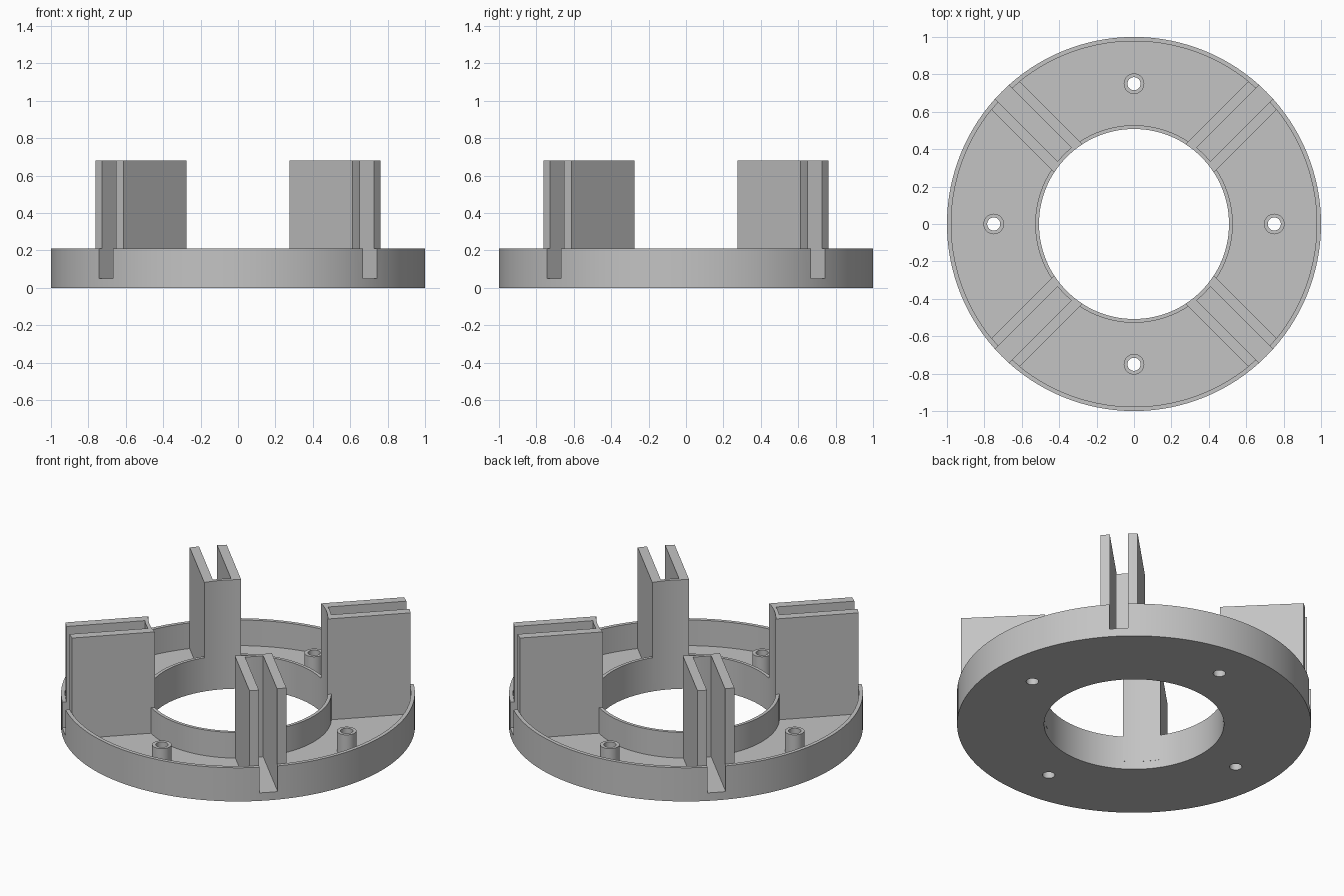
import bpy, bmesh, math
from mathutils import Matrix

cube = bpy.data.objects.get("Cube")
if cube:
    bpy.data.objects.remove(cube, do_unlink=True)

R_OUT, R_RIM, R_WALL, R_BORE = 1.0, 0.977, 0.528, 0.508
FLOOR, RIM_TOP, TOWER_TOP = 0.05, 0.21, 0.68
GAP, HALF = 0.052, 0.106              # half gap and half width of a tower
BOSS_AT, BOSS_R, HOLE_R, BOSS_TOP = 0.75, 0.055, 0.035, 0.175

grey = bpy.data.materials.new("plain_grey")
grey.use_nodes = True
colour = (0.55, 0.55, 0.55, 1)
grey.diffuse_color = colour
grey.node_tree.nodes["Principled BSDF"].inputs["Base Color"].default_value = colour


def finish(name, bm):
    bmesh.ops.recalc_face_normals(bm, faces=bm.faces)
    mesh = bpy.data.meshes.new(name)
    bm.to_mesh(mesh)
    bm.free()
    mesh.materials.append(grey)
    obj = bpy.data.objects.new(name, mesh)
    bpy.context.collection.objects.link(obj)
    return obj


def smooth(obj):
    bpy.ops.object.select_all(action="DESELECT")
    obj.select_set(True)
    bpy.context.view_layer.objects.active = obj
    bpy.ops.object.shade_smooth_by_angle(angle=math.radians(30))


def lathe(name, profile, steps):
    """Revolve a closed (radius, height) profile around z."""
    bm = bmesh.new()
    rings = []
    for i in range(steps):
        a = math.tau * i / steps
        rings.append([bm.verts.new((r * math.cos(a), r * math.sin(a), z)) for r, z in profile])
    n = len(profile)
    for i in range(steps):
        p, q = rings[i], rings[(i + 1) % steps]
        for j in range(n):
            k = (j + 1) % n
            bm.faces.new((p[j], q[j], q[k], p[k]))
    return finish(name, bm)


def arc(radius, start, end, steps=8):
    """Points on a circle of the given radius, between two sideways offsets."""
    offsets = [start + (end - start) * i / steps for i in range(steps + 1)]
    return [(math.sqrt(radius ** 2 - o ** 2), o) for o in offsets]


def prism(name, outline, bottom, top):
    bm = bmesh.new()
    face = bm.faces.new([bm.verts.new((x, y, bottom)) for x, y in outline])
    up = bmesh.ops.extrude_face_region(bm, geom=[face])
    verts = [v for v in up["geom"] if isinstance(v, bmesh.types.BMVert)]
    bmesh.ops.translate(bm, verts=verts, vec=(0, 0, top - bottom))
    return finish(name, bm)


# Channel-shaped ring base
base = lathe("ring_base", [
    (R_BORE, 0), (R_OUT, 0), (R_OUT, RIM_TOP), (R_RIM, RIM_TOP), (R_RIM, FLOOR),
    (R_WALL, FLOOR), (R_WALL, RIM_TOP), (R_BORE, RIM_TOP)], 128)

# Cutter for the rim slots and the screw holes
bm = bmesh.new()
for i in range(4):
    spin = Matrix.Rotation(i * math.pi / 2, 4, "Z")
    diagonal = spin @ Matrix.Rotation(math.pi / 4, 4, "Z")
    bmesh.ops.create_cube(bm, size=1, matrix=diagonal
                          @ Matrix.Translation((1.01, 0, FLOOR + 0.15))
                          @ Matrix.Diagonal((0.1, 2 * GAP, 0.3, 1)))
    bmesh.ops.create_cone(bm, cap_ends=True, segments=32, radius1=HOLE_R, radius2=HOLE_R,
                          depth=0.3, matrix=spin @ Matrix.Translation((BOSS_AT, 0, 0)))
cutter = finish("base_cutter", bm)
cutter.hide_render = True
cut = base.modifiers.new("slots_and_holes", "BOOLEAN")
cut.operation, cut.solver, cut.object = "DIFFERENCE", "EXACT", cutter
bpy.context.view_layer.objects.active = base
bpy.ops.object.modifier_apply(modifier=cut.name)
bpy.data.objects.remove(cutter, do_unlink=True)
smooth(base)

# Tower footprint: two radial plates closed at the inner end
outline = (arc(R_RIM, GAP, HALF, 3) + arc(R_BORE - 0.0005, HALF, -HALF)
           + arc(R_RIM, -HALF, -GAP, 3) + arc(R_WALL, -GAP, GAP))

for i in range(4):
    # Screw bosses on the axes
    boss = lathe(f"screw_boss_{i + 1}", [
        (HOLE_R, FLOOR), (BOSS_R, FLOOR), (BOSS_R, BOSS_TOP), (HOLE_R, BOSS_TOP)], 32)
    turn = i * math.pi / 2
    boss.location = (BOSS_AT * math.cos(turn), BOSS_AT * math.sin(turn), 0)
    smooth(boss)
    # Slotted towers on the diagonals
    tower = prism(f"slotted_tower_{i + 1}", outline, FLOOR, TOWER_TOP)
    tower.rotation_euler.z = turn + math.pi / 4
    smooth(tower)
